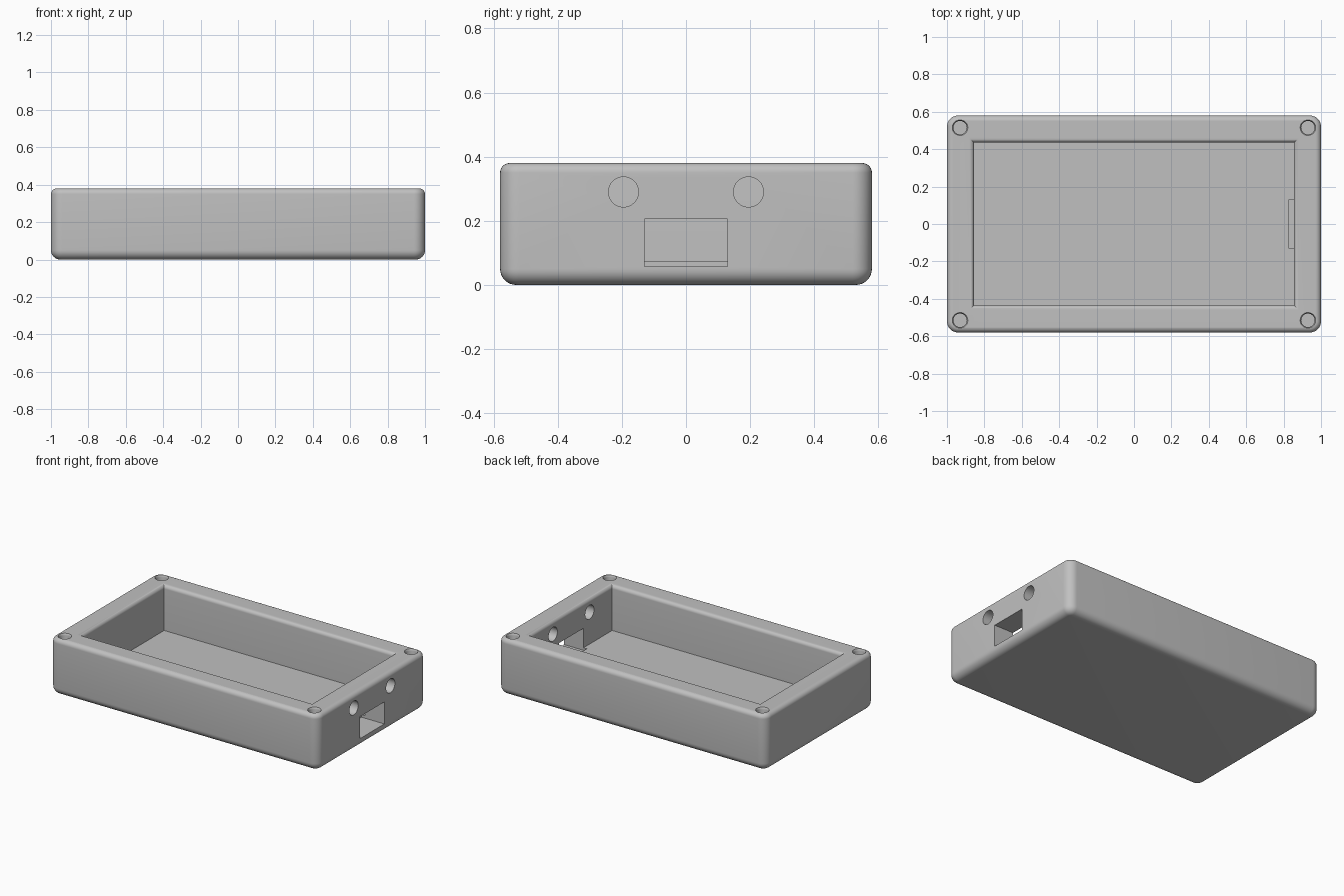
import bpy, bmesh, math

if "Cube" in bpy.data.objects:
    bpy.data.objects.remove(bpy.data.objects["Cube"])

grey = bpy.data.materials.new("light grey plastic")
grey.diffuse_color = (0.53, 0.53, 0.53, 1)
grey.use_nodes = True
grey.node_tree.nodes["Principled BSDF"].inputs["Base Color"].default_value = grey.diffuse_color

HX, HY, TOP = 1.0, 0.58, 0.38      # outer half sizes and height
CX, CY, FLOOR = 0.855, 0.435, 0.075  # cavity half sizes and floor
R_PLAN, R_LOW, R_TOP, R_IN = 0.06, 0.05, 0.03, 0.025
SEG = 8


def make_object(name, bm):
    bmesh.ops.recalc_face_normals(bm, faces=bm.faces[:])
    mesh = bpy.data.meshes.new(name)
    bm.to_mesh(mesh)
    bm.free()
    mesh.materials.append(grey)
    obj = bpy.data.objects.new(name, mesh)
    bpy.context.collection.objects.link(obj)
    return obj


def loft(name, rings):
    """Skin closed rings of equal length and cap both ends."""
    bm = bmesh.new()
    loops = [[bm.verts.new(p) for p in ring] for ring in rings]
    for a, b in zip(loops, loops[1:]):
        for i in range(len(a)):
            j = (i + 1) % len(a)
            bm.faces.new((a[i], a[j], b[j], b[i]))
    bm.faces.new(loops[0])
    bm.faces.new(loops[-1])
    bmesh.ops.remove_doubles(bm, verts=bm.verts[:], dist=1e-5)
    return make_object(name, bm)


def rounded_rect(hx, hy, r, z):
    pts = []
    for q, (sx, sy) in enumerate(((1, 1), (-1, 1), (-1, -1), (1, -1))):
        for k in range(SEG + 1):
            a = math.pi / 2 * (q + k / SEG)
            pts.append((sx * (hx - r) + r * math.cos(a), sy * (hy - r) + r * math.sin(a), z))
    return pts


def circle(x, y, r, z, n=32):
    return [(x + r * math.cos(2 * math.pi * i / n), y + r * math.sin(2 * math.pi * i / n), z)
            for i in range(n)]


# tray shell: rounded outside, rounded rim, sharp-cornered cavity
angles = [math.pi / 2 * k / SEG for k in range(SEG + 1)]
rings = []
for a in angles:                                  # bottom outer edge
    d = R_LOW * (1 - math.sin(a))
    rings.append(rounded_rect(HX - d, HY - d, R_PLAN - d, R_LOW * (1 - math.cos(a))))
for a in angles:                                  # top outer edge
    d = R_TOP * (1 - math.cos(a))
    rings.append(rounded_rect(HX - d, HY - d, R_PLAN - d, TOP - R_TOP * (1 - math.sin(a))))
for a in angles:                                  # cavity rim edge
    d = R_IN * (1 - math.sin(a))
    rings.append(rounded_rect(CX + d, CY + d, 0, TOP - R_IN * (1 - math.cos(a))))
rings.append(rounded_rect(CX, CY, 0, FLOOR))
tray = loft("tray", rings)

cutters = []
# corner screw holes with a softened mouth
for sx in (-1, 1):
    for sy in (-1, 1):
        x, y = sx * 0.93, sy * 0.515
        cutters.append(loft("screw_hole_cutter", [
            circle(x, y, 0.036, 0.18), circle(x, y, 0.036, 0.366),
            circle(x, y, 0.038, 0.374), circle(x, y, 0.042, 0.3805), circle(x, y, 0.042, 0.42)]))

# round ports through the right wall
for y in (-0.195, 0.195):
    cutters.append(loft("round_port_cutter", [
        [(x, y + px, 0.29 + py) for px, py, _ in circle(0, 0, 0.047, 0)] for x in (0.8, 1.1)]))

# rectangular port through the right wall, slightly notching the floor
cutters.append(loft("square_port_cutter", [
    [(x, -0.13, 0.058), (x, 0.13, 0.058), (x, 0.13, 0.206), (x, -0.13, 0.206)]
    for x in (0.83, 1.1)]))

bpy.context.view_layer.objects.active = tray
tray.select_set(True)
for c in cutters:
    mod = tray.modifiers.new("cut", 'BOOLEAN')
    mod.operation = 'DIFFERENCE'
    mod.solver = 'EXACT'
    mod.object = c
    bpy.ops.object.modifier_apply(modifier=mod.name)
    bpy.data.objects.remove(c)

bpy.ops.object.shade_smooth_by_angle(angle=math.radians(30))
